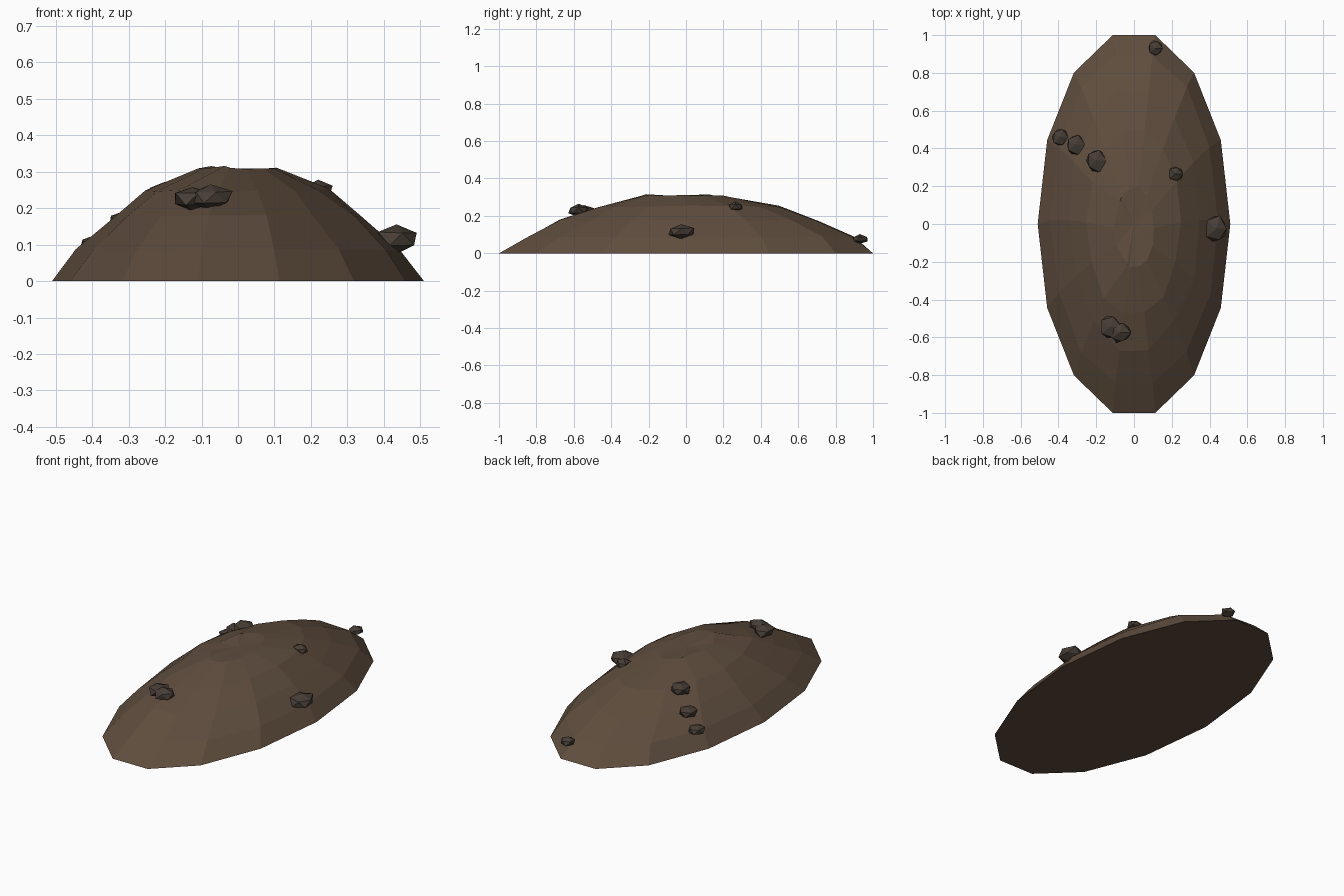
import bpy, bmesh, math, random
from mathutils import Vector

if "Cube" in bpy.data.objects:
    bpy.data.objects.remove(bpy.data.objects["Cube"])

random.seed(4)
SEG = 14


def material(name, rgb):
    m = bpy.data.materials.new(name)
    m.diffuse_color = (*rgb, 1)
    m.use_nodes = True
    m.node_tree.nodes["Principled BSDF"].inputs["Base Color"].default_value = m.diffuse_color
    return m


soil = material("soil", (0.115, 0.075, 0.048))
clod = material("clod", (0.062, 0.047, 0.036))


def finish(bm, name, mat):
    bmesh.ops.recalc_face_normals(bm, faces=bm.faces)
    mesh = bpy.data.meshes.new(name)
    bm.to_mesh(mesh)
    bm.free()
    mesh.materials.append(mat)
    ob = bpy.data.objects.new(name, mesh)
    bpy.context.collection.objects.link(ob)
    return ob


# Oval earth mound: stacked rings (radius, height, y shift, jitter) plus peak
rings = [(1.0, 0.0, 0.0, 0.0), (0.87, 0.088, 0.02, 0.008),
         (0.68, 0.175, 0.02, 0.012), (0.49, 0.25, 0.01, 0.010),
         (0.21, 0.309, -0.02, 0.004)]
bm = bmesh.new()
loops = []
for r, z, dy, j in rings:
    loop = []
    for k in range(SEG):
        a = math.tau * k / SEG
        rr = r + random.uniform(-j, j) * 1.5
        loop.append(bm.verts.new((0.51 * rr * math.cos(a),
                                  1.025 * rr * math.sin(a) + dy,
                                  z + random.uniform(-j, j) * 0.5)))
    loops.append(loop)
# Narrow cracks beside the peak
for k, near, drop in ((6, 5, 0.006), (9, 10, 0.006)):
    v, n = loops[-1][k], loops[-1][near]
    v.co = v.co.lerp(n.co, 0.7)
    v.co.z += drop
peak = bm.verts.new((0, 0, 0.303))
for lo, hi in zip(loops, loops[1:]):
    for k in range(SEG):
        n = (k + 1) % SEG
        bm.faces.new((lo[k], lo[n], hi[n], hi[k]))
for k in range(SEG):
    bm.faces.new((loops[-1][k], loops[-1][(k + 1) % SEG], peak))
bm.faces.new(loops[0][::-1])
finish(bm, "earth_mound", soil)


# Faceted clods half sunk into the slope: centre, half sizes
def add_clod(name, centre, size):
    b = bmesh.new()
    bmesh.ops.create_icosphere(b, subdivisions=1, radius=1)
    for v in b.verts:
        p = v.co * random.uniform(0.88, 1.12)
        v.co = Vector(centre) + Vector(p[i] * size[i] for i in range(3))
    finish(b, name, clod)


clods = [((0.435, -0.025, 0.116), (0.064, 0.074, 0.038)),
         ((0.22, 0.265, 0.248), (0.040, 0.043, 0.027)),
         ((0.113, 0.93, 0.076), (0.042, 0.044, 0.024)),
         ((-0.125, -0.545, 0.225), (0.060, 0.062, 0.035)),
         ((-0.075, -0.575, 0.230), (0.062, 0.058, 0.034)),
         ((-0.20, 0.335, 0.240), (0.058, 0.066, 0.034)),
         ((-0.31, 0.42, 0.165), (0.053, 0.056, 0.031)),
         ((-0.39, 0.46, 0.100), (0.046, 0.052, 0.028))]
for i, (c, s) in enumerate(clods):
    add_clod(f"clod_{i + 1}", c, s)
